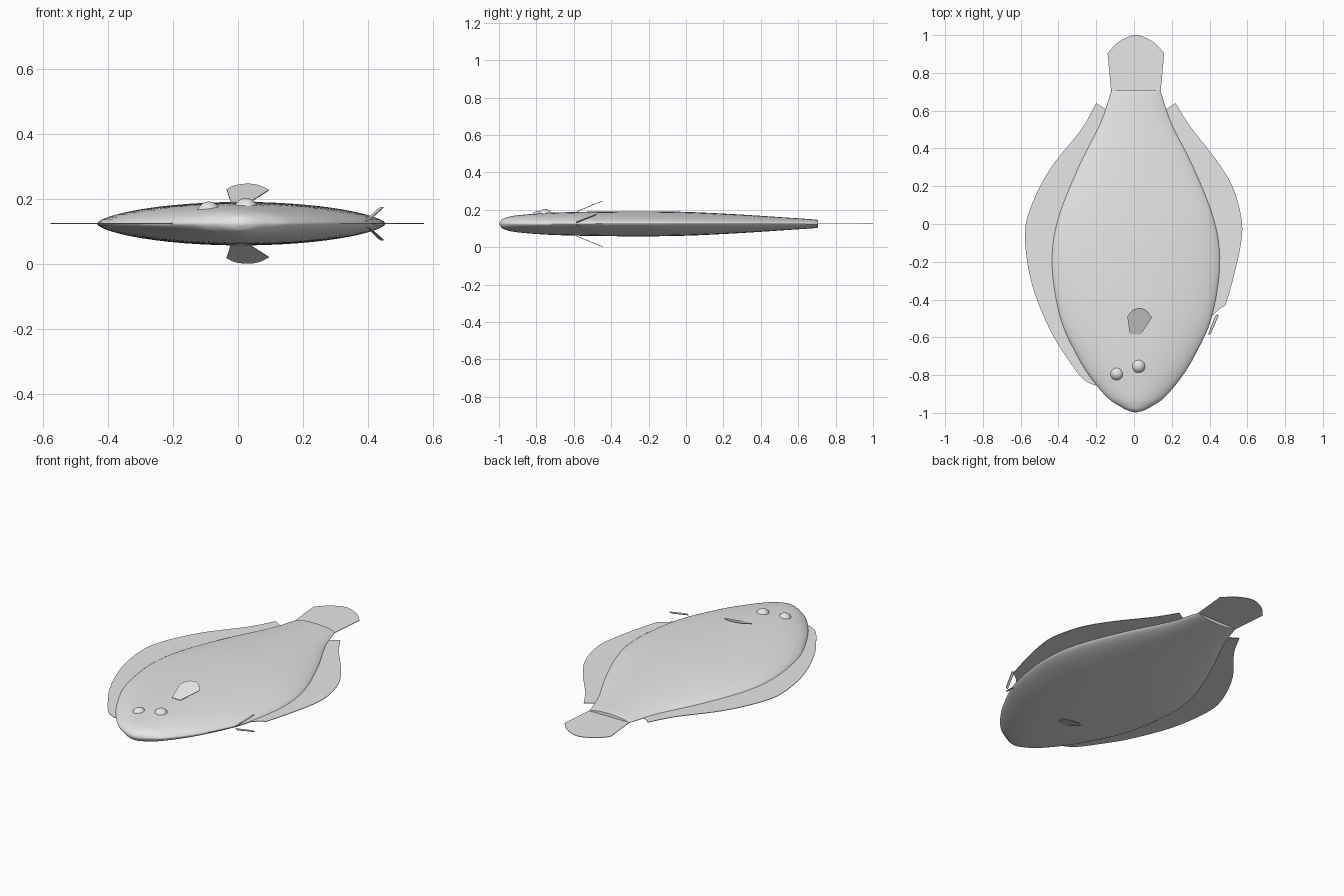
import bpy, bmesh, math
from mathutils import Vector

cube = bpy.data.objects.get("Cube")
if cube:
    bpy.data.objects.remove(cube, do_unlink=True)

MID_X, MID_Z = 0.01, 0.125

grey = bpy.data.materials.new("plain_grey")
grey.use_nodes = True
grey.diffuse_color = (0.8, 0.8, 0.8, 1)
grey.node_tree.nodes["Principled BSDF"].inputs["Base Color"].default_value = (0.8, 0.8, 0.8, 1)


def finish(name, bm, smooth_angle=35):
    bmesh.ops.recalc_face_normals(bm, faces=bm.faces[:])
    mesh = bpy.data.meshes.new(name)
    bm.to_mesh(mesh)
    bm.free()
    obj = bpy.data.objects.new(name, mesh)
    bpy.context.collection.objects.link(obj)
    mesh.materials.append(grey)
    bpy.ops.object.select_all(action='DESELECT')
    bpy.context.view_layer.objects.active = obj
    obj.select_set(True)
    bpy.ops.object.shade_smooth_by_angle(angle=math.radians(smooth_angle))
    return obj


def spline(points, steps=6):
    """Smooth curve through the given points, ends included."""
    p = [Vector(q) for q in points]
    p = [2 * p[0] - p[1]] + p + [2 * p[-1] - p[-2]]
    out = []
    for a, b, c, d in zip(p, p[1:], p[2:], p[3:]):
        for i in range(steps):
            t = i / steps
            out.append(0.5 * (2 * b + (c - a) * t + (2 * a - 5 * b + 4 * c - d) * t * t
                              + (3 * b - a - 3 * c + d) * t ** 3))
    return out + [p[-2]]


def plate(name, outline, thickness=0.003):
    """Thin fin from a closed outline of 3D points."""
    bm = bmesh.new()
    face = bm.faces.new([bm.verts.new(q) for q in outline])
    face.normal_update()
    n = face.normal.copy()
    bmesh.ops.translate(bm, verts=bm.verts[:], vec=-n * thickness / 2)
    new = bmesh.ops.extrude_face_region(bm, geom=[face], use_keep_orig=True)["geom"]
    bmesh.ops.translate(bm, vec=n * thickness,
                        verts=[v for v in new if isinstance(v, bmesh.types.BMVert)])
    return finish(name, bm)


def flat(points):
    return [(q[0], q[1], MID_Z) for q in points]


# Body: lens sections lofted from nose to tail root (y, half width, half height)
stations = spline([
    (-0.994, 0.02, 0.01), (-0.985, 0.047, 0.022), (-0.965, 0.085, 0.032),
    (-0.92, 0.15, 0.043), (-0.82, 0.235, 0.053), (-0.7, 0.31, 0.060),
    (-0.5, 0.40, 0.065), (-0.22, 0.445, 0.067), (0.02, 0.415, 0.063),
    (0.3, 0.305, 0.049), (0.53, 0.19, 0.034), (0.69, 0.135, 0.023),
    (0.703, 0.13, 0.018)], 5)
SIDES = 48
bm = bmesh.new()
rings = []
for y, w, h in stations:
    ring = []
    for i in range(SIDES):
        a = math.tau * i / SIDES
        s = math.sin(a)
        ring.append(bm.verts.new((MID_X + w * math.cos(a), y,
                                  MID_Z + h * math.copysign(abs(s) ** 1.25, s))))
    rings.append(ring)
for r0, r1 in zip(rings, rings[1:]):
    for i in range(SIDES):
        j = (i + 1) % SIDES
        bm.faces.new((r0[i], r0[j], r1[j], r1[i]))
nose = bm.verts.new((MID_X, -0.998, MID_Z))
for i in range(SIDES):
    bm.faces.new((nose, rings[0][(i + 1) % SIDES], rings[0][i]))
bm.faces.new(rings[-1])
finish("body", bm, 50)

# Long fringe fins along both edges, rooted inside the body
right_edge = spline([(-0.2, 0.64), (-0.28, 0.50), (-0.445, 0.29), (-0.55, 0.08),
                     (-0.577, -0.08), (-0.54, -0.32), (-0.445, -0.56),
                     (-0.34, -0.73), (-0.27, -0.82), (-0.21, -0.855)])
plate("right_fringe_fin", flat(right_edge + [(-0.1, -0.8), (-0.08, 0.56), (-0.145, 0.605)]))
left_edge = spline([(0.22, 0.64), (0.295, 0.52), (0.435, 0.34), (0.525, 0.19),
                    (0.57, 0.02), (0.565, -0.11), (0.525, -0.29), (0.485, -0.43)])
plate("left_fringe_fin", flat(left_edge + [(0.45, -0.45), (0.41, -0.49), (0.3, -0.5),
                                           (0.1, 0.56), (0.165, 0.605)]))

# Tail fin with a rounded trailing edge
tail_edge = spline([(-0.14, 0.905), (-0.08, 0.965), (0.01, 1.0), (0.1, 0.965), (0.16, 0.905)])
plate("tail_fin", flat([(0.14, 0.69), (-0.12, 0.69)] + tail_edge))

# Paired fans above and below: side fins and the small belly-edge fins
for side, label in ((1, "upper"), (-1, "lower")):
    def raised(points):
        return [(x, y, MID_Z + side * z) for x, y, z in points]

    arc = spline([(-0.035, -0.49, 0.105), (-0.01, -0.459, 0.117), (0.03, -0.446, 0.122),
                  (0.065, -0.459, 0.117), (0.095, -0.495, 0.103)])
    plate(label + "_side_fin",
          raised([(0.035, -0.585, 0.065), (-0.022, -0.585, 0.065)] + arc))
    small_arc = spline([(0.430, -0.487, 0.044), (0.440, -0.479, 0.050), (0.448, -0.484, 0.050)])
    plate(label + "_belly_fin",
          raised([(0.405, -0.585, 0.012), (0.392, -0.585, 0.006)] + small_arc))

# Eyes, both on the upper face
for name, spot in (("right_eye", (-0.09, -0.793, 0.156)), ("left_eye", (0.025, -0.753, 0.167))):
    bm = bmesh.new()
    bmesh.ops.create_uvsphere(bm, u_segments=24, v_segments=16, radius=0.037)
    bmesh.ops.translate(bm, verts=bm.verts[:], vec=spot)
    finish(name, bm)
